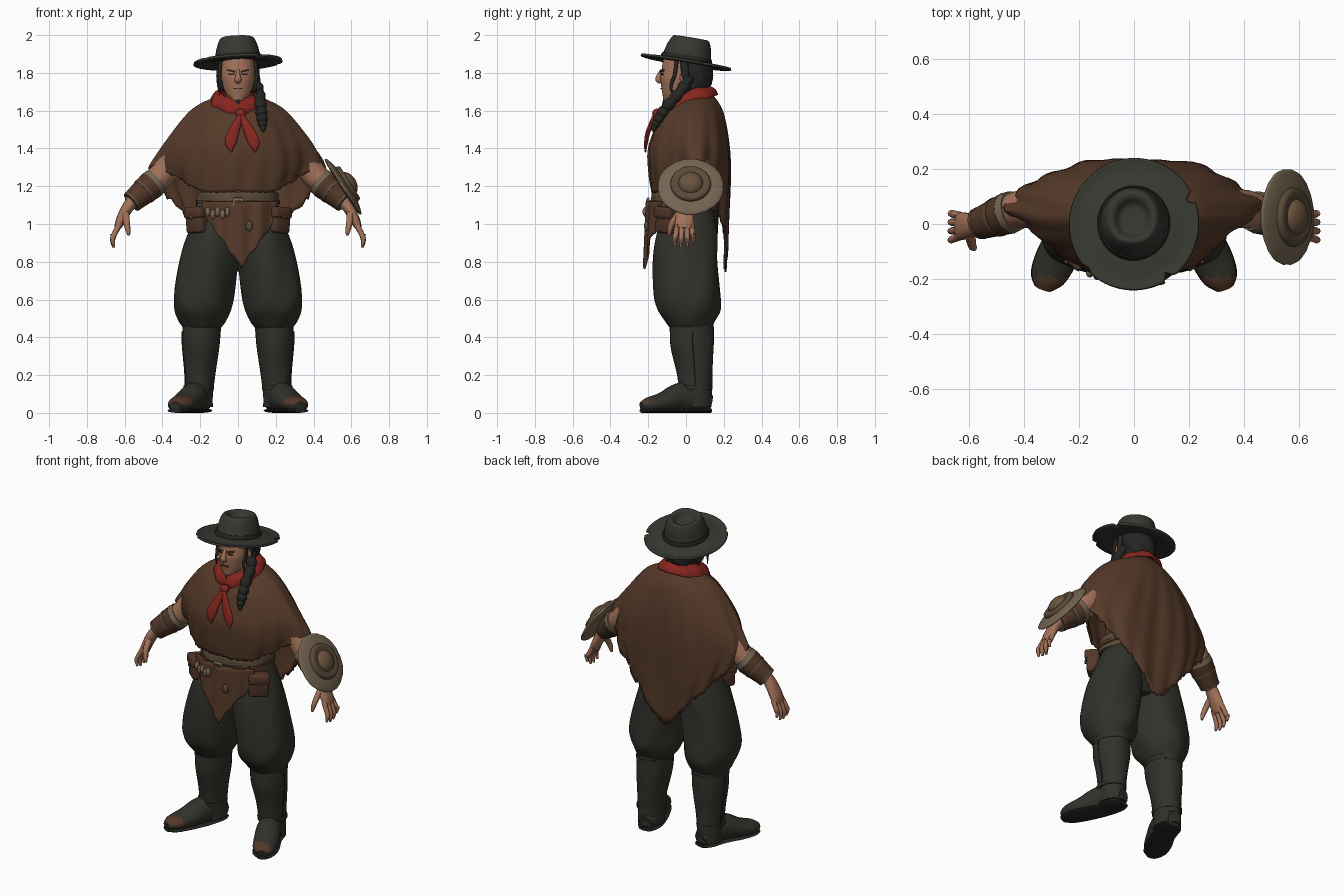
import bpy, bmesh, math
from math import sin, cos, pi, tau
from mathutils import Vector

if "Cube" in bpy.data.objects:
    bpy.data.objects.remove(bpy.data.objects["Cube"], do_unlink=True)


def material(name, *rgb):
    mat = bpy.data.materials.new(name)
    mat.use_nodes = True
    mat.diffuse_color = (*rgb, 1)
    mat.node_tree.nodes["Principled BSDF"].inputs["Base Color"].default_value = (*rgb, 1)
    return mat


trousers_cloth = material("dark olive cloth", .03, .031, .023)
hat_felt = material("dark grey felt", .036, .039, .03)
hair_black = material("near black", .018, .019, .016)
wool = material("brown wool", .092, .042, .022)
leather = material("red brown leather", .085, .038, .021)
skin_tone = material("tan skin", .37, .17, .1)
scarf_red = material("scarf red", .24, .019, .013)
hide = material("pale hide", .175, .13, .083)
wood = material("mid brown wood", .14, .085, .047)
sash_tan = material("dull tan cloth", .1, .068, .041)


# Shared helpers
def spline(points, t):
    t = min(max(t, 0), 1) * (len(points) - 1)
    i = min(int(t), len(points) - 2)
    f = t - i
    last = len(points) - 1
    a, b, c, d = (Vector(points[k]) for k in (max(i - 1, 0), i, i + 1, min(i + 2, last)))
    return b + (c - a + (2 * a - 5 * b + 4 * c - d + (3 * (b - c) + d - a) * f) * f) * (f / 2)


def finish(name, bm, mat, angle=.8):
    bmesh.ops.recalc_face_normals(bm, faces=bm.faces)
    mesh = bpy.data.meshes.new(name)
    bm.to_mesh(mesh)
    bm.free()
    mesh.materials.append(mat)
    mesh.shade_smooth()
    mesh.set_sharp_from_angle(angle=angle)
    obj = bpy.data.objects.new(name, mesh)
    bpy.context.scene.collection.objects.link(obj)
    return obj


def surface(name, func, nu, nv, mat, closed=True, thick=0):
    bm = bmesh.new()
    across = nu if closed else nu + 1
    rows = [[bm.verts.new(func(i / nu, j / nv)) for i in range(across)] for j in range(nv + 1)]
    for low, high in zip(rows, rows[1:]):
        for i in range(nu):
            k = (i + 1) % across
            bm.faces.new((low[i], low[k], high[k], high[i]))
    if closed and not thick:
        bm.faces.new(rows[0])
        bm.faces.new(rows[-1])
    obj = finish(name, bm, mat)
    if thick:
        mod = obj.modifiers.new("thickness", 'SOLIDIFY')
        mod.thickness, mod.offset = thick, 0
    return obj


def loft(name, rings, mat, nu=28, nv=20, side=1, wrinkle=0, thick=0, edge=None):
    """Rings are x, y, z, half width, half depth."""
    def func(u, v):
        x, y, z, rx, ry = spline(rings, v)
        a = u * tau
        k = 1 + wrinkle * sin(5 * a + 9 * v) * sin(pi * v) + (edge(a, v) if edge else 0)
        return side * (x + rx * k * cos(a)), y + ry * k * sin(a), z
    return surface(name, func, nu, nv, mat, thick=thick)


def tube(name, path, mat, nu=14, nv=12, side=1, ref=(0, 1, 0), bumps=0):
    """Path points are x, y, z, half width, half depth."""
    def func(u, v):
        p = spline(path, v)
        tangent = (spline(path, v + .02) - spline(path, v - .02)).to_3d().normalized()
        across = tangent.cross(Vector(ref)).normalized()
        up = across.cross(tangent)
        k = 1 + .35 * abs(sin(bumps * pi * v))
        q = p.to_3d() + across * max(p[3], .001) * k * cos(u * tau) + up * max(p[4], .001) * k * sin(u * tau)
        return side * q.x, q.y, q.z
    return surface(name, func, nu, nv, mat)


def box(name, loc, half, mat, rot=(0, 0, 0), bevel=0):
    bm = bmesh.new()
    bmesh.ops.create_cube(bm, size=2)
    bmesh.ops.scale(bm, vec=half, verts=bm.verts)
    if bevel:
        bmesh.ops.bevel(bm, geom=bm.edges[:], offset=bevel, segments=2, profile=.5, affect='EDGES')
    obj = finish(name, bm, mat)
    obj.location, obj.rotation_euler = loc, rot


def ball(name, loc, radii, mat):
    bm = bmesh.new()
    bmesh.ops.create_uvsphere(bm, u_segments=16, v_segments=10, radius=1)
    bmesh.ops.scale(bm, vec=radii, verts=bm.verts)
    finish(name, bm, mat).location = loc


def disc(name, profile, mat, loc, rot, nu=48, nv=16, edge=None, depth=1, thick=0):
    """Turned part: profile points are radius, height."""
    rings = [(0, 0, z, r, r * depth) for r, z in profile]
    obj = loft(name, rings, mat, nu, nv, edge=edge, thick=thick)
    obj.location, obj.rotation_euler = loc, rot


# Hat: notched brim, pinched and dented crown, band, tipped back
def torn(a, v):
    return -v * sum(depth * max(0, 1 - abs(a - at) / .09) for at, depth in ((.42, .16), (5.3, .12), (3.9, .05)))


def pinched(a, v):
    return min(v * 2, 1) * (.1 * cos(a - pi / 2) ** 2 - .1 - .12 * max(0, -sin(a)) ** 6 * sin(pi * v))


hat = ((0, 0, 1.855), (-.16, -.045, 0))
disc("hat_brim", [(.1, .012), (.15, .005), (.2, -.004), (.235, .002)], hat_felt, *hat,
     nu=96, nv=10, edge=torn, depth=1.03, thick=.012)
disc("hat_crown", [(.128, 0), (.122, .045), (.113, .095), (.097, .13), (.074, .126), (.05, .1), (.003, .096)],
     hat_felt, *hat, nv=30, depth=1.04, edge=pinched)
disc("hat_band", [(.13, .008), (.132, .02), (.126, .036)], hair_black, *hat, nv=4, depth=1.04)

# Head and face
loft("head", [(0, -.09, 1.655, .03, .03), (0, -.068, 1.685, .06, .056), (0, -.05, 1.72, .077, .08),
              (0, -.043, 1.77, .088, .093), (0, -.038, 1.81, .089, .092), (0, -.03, 1.88, .086, .09)], skin_tone)
tube("neck", [(0, .02, 1.56, .07, .07), (0, 0, 1.64, .064, .066), (0, -.02, 1.73, .062, .066)], skin_tone)
tube("nose", [(0, -.125, 1.815, .009, .01), (0, -.142, 1.785, .013, .014), (0, -.146, 1.763, .019, .016),
              (0, -.13, 1.752, .012, .01)], skin_tone)
box("mouth", (0, -.132, 1.717), (.024, .004, .003), leather)
for s, label in ((1, "left"), (-1, "right")):
    box(label + "_eye", (s * .036, -.127, 1.793), (.014, .004, .003), hair_black, (0, 0, s * .3))
    box(label + "_brow", (s * .038, -.127, 1.811), (.02, .008, .004), leather, (0, -s * .2, s * .35))
    ball(label + "_ear", (s * .095, -.01, 1.775), (.012, .022, .034), skin_tone)
    tube(label + "_temple_lock", [(s * .09, -.05, 1.86, .01, .011), (s * .1, -.06, 1.79, .008, .01),
                                  (s * .094, -.08, 1.73, .007, .008), (s * .1, -.07, 1.68, .002, .002)], hair_black)
    tube(label + "_side_lock", [(s * .09, -.01, 1.86, .014, .022), (s * .103, -.005, 1.8, .012, .02),
                                (s * .1, .01, 1.73, .01, .014), (s * .09, .02, 1.68, .002, .002)], hair_black)
tube("chin_strand", [(0, -.11, 1.665, .012, .01), (0, -.12, 1.63, .007, .007), (0, -.125, 1.6, .003, .003)], hair_black)

# Hair and long braid
loft("hair", [(0, .055, 1.685, .05, .04), (0, .045, 1.715, .086, .08), (0, .04, 1.78, .1, .1),
              (0, .035, 1.87, .1, .1)], hair_black, nu=40, wrinkle=.06,
     edge=lambda a, v: .05 * sin(13 * a + 3 * v) * (1 - v))
tube("braid", [(.085, .02, 1.78, .02, .022), (.11, -.03, 1.7, .024, .024), (.122, -.11, 1.61, .024, .024),
               (.13, -.155, 1.54, .021, .021), (.135, -.175, 1.49, .006, .006)], hair_black, nv=48, bumps=8)

# Poncho: half the columns from front to back, then mirrored
half = [
    [(0, -.1, 1.61), (0, -.15, 1.53), (0, -.195, 1.4), (0, -.19, 1.28), (0, -.175, 1.18)],
    [(.05, -.08, 1.63), (.12, -.13, 1.54), (.16, -.165, 1.4), (.18, -.16, 1.28), (.18, -.145, 1.18)],
    [(.09, -.03, 1.65), (.2, -.05, 1.575), (.285, -.075, 1.43), (.315, -.06, 1.33), (.295, -.05, 1.24)],
    [(.11, .03, 1.67), (.24, .03, 1.605), (.355, .035, 1.47), (.43, .045, 1.36), (.455, .045, 1.31)],
    [(.09, .1, 1.675), (.2, .12, 1.6), (.31, .145, 1.43), (.37, .145, 1.27), (.335, .16, 1.12)],
    [(.05, .13, 1.68), (.1, .185, 1.58), (.17, .22, 1.36), (.2, .215, 1.12), (.17, .205, .95)],
    [(0, .14, 1.68), (0, .195, 1.58), (0, .225, 1.36), (0, .22, 1.05), (0, .21, .775)],
]
columns = half + [[(-x, y, z) for x, y, z in col] for col in half[-2:0:-1]]


def poncho_point(u, v):
    ring = [spline(col, v) for col in columns]
    count = len(ring)
    p = spline(ring[-1:] + ring + ring[:2], (1 + u * count) / (count + 2))
    fold = 1 + .025 * v * sin(tau * u * 17 + 4 * v) + .02 * v * sin(tau * u * 7 - 5 * v)
    ragged = (.03 if p.y > .06 else .012) * abs(sin(u * 977)) if v == 1 else 0
    return p.x * fold, p.y * fold, p.z - ragged


surface("poncho", poncho_point, 120, 26, wool, thick=.01)


def flap_point(u, v):
    x = (u - .48) * .4
    bottom = .755 + 1.3 * abs(x - .02) + .02 * abs(sin(u * 77))
    y = -.2 + 1.6 * x * x - .015 * v + .008 * sin(u * 22)
    return x * (1 - .1 * v), y, 1.12 + (bottom - 1.12) * v


surface("poncho_front_flap", flap_point, 30, 12, wool, closed=False, thick=.01)
loft("torso", [(0, .01, 1.02, .2, .15), (0, .01, 1.2, .19, .14), (0, .02, 1.4, .2, .12), (0, .02, 1.58, .12, .09)], wool)

# Red neck scarf
disc("scarf_collar", [(.138, -.034), (.137, -.008), (.12, .018), (.092, .036)], scarf_red,
     (0, .01, 1.662), (.36, 0, 0), nv=8, depth=1.06, thick=.016, edge=lambda a, v: .03 * sin(9 * a + 4 * v))
ball("scarf_knot", (.015, -.155, 1.585), (.028, .024, .026), scarf_red)
for label, end, mid in (("left", .09, .06), ("right", -.035, -.022)):
    tube(label + "_scarf_tail", [(.015, -.165, 1.58, .014, .01), (mid, -.2, 1.49, .028, .012),
                                 (end - .005, -.212, 1.43, .03, .01), (end, -.215, 1.38, .003, .004)], scarf_red)

# Belt, buckle and hanging pouches
loft("belt", [(0, 0, 1.075, .21, .18), (0, 0, 1.085, .217, .188), (0, 0, 1.15, .215, .186), (0, 0, 1.17, .205, .18)],
     sash_tan, nu=40, nv=8, wrinkle=.02)
loft("belt_strap", [(0, 0, 1.105, .222, .194), (0, 0, 1.125, .222, .193)], leather, nu=40, nv=2)
box("buckle", (0, -.2, 1.115), (.03, .008, .024), hide, bevel=.005)
box("buckle_centre", (0, -.208, 1.115), (.019, .004, .013), leather)
for i in range(5):
    ball(f"belt_charm_{i + 1}", (-.16 + .026 * i, -.178 - .009 * i, 1.065 - .014 * (i % 2)), (.014, .016, .026), hide)
ball("belt_bead", (.06, -.21, .99), (.018, .012, .028), sash_tan)
for s, label in ((1, "left"), (-1, "right")):
    turn = (0, s * .08, s * .75)
    box(label + "_hip_pouch", (s * .215, -.1, 1.02), (.056, .038, .068), leather, turn, .015)
    box(label + "_pouch_flap", (s * .218, -.104, 1.06), (.06, .042, .03), leather, turn, .012)
    box(label + "_pouch_clasp", (s * .246, -.137, 1.035), (.006, .005, .01), hide, turn, .002)

# Trousers
loft("trouser_seat", [(0, .01, .82, .12, .1), (0, .01, .93, .22, .155), (0, .01, 1.1, .2, .16)], trousers_cloth)


def arm_section(name, start, end, r0, r1, mat, s):
    elbow, wrist = Vector((.4, .06, 1.255)), Vector((.565, 0, 1.115))
    a, b = elbow.lerp(wrist, start), elbow.lerp(wrist, end)
    tube(name, [(*a, r0, r0), (*b, r1, r1)], mat, nu=18, nv=4, side=s)


for s, label in ((1, "left"), (-1, "right")):
    loft(label + "_trouser_leg", [
        (.11, .01, 1.08, .095, .13), (.13, .005, .95, .133, .16), (.152, 0, .82, .153, .17), (.182, .005, .64, .16, .175),
        (.187, .012, .55, .15, .168), (.187, .02, .49, .128, .135), (.19, .025, .45, .1, .11)],
         trousers_cloth, nu=36, nv=36, side=s, wrinkle=.035)
    # Boots with soles, side seams and worn toes
    loft(label + "_boot_shaft", [(.19, .03, .47, .1, .115), (.195, .033, .36, .099, .115), (.2, .045, .22, .081, .096),
                                 (.205, .05, .1, .073, .086), (.205, .05, .03, .072, .086)],
         trousers_cloth, side=s, wrinkle=.02)
    foot = [(.19, .13, .05, .04, .045), (.2, .08, .062, .066, .06), (.23, -.02, .082, .07, .08),
            (.28, -.12, .056, .074, .054), (.315, -.195, .043, .062, .04), (.33, -.235, .034, .03, .024)]
    boot = tube(label + "_boot_foot", foot, trousers_cloth, nu=20, nv=24, side=s, ref=(0, 0, 1))
    boot.data.materials.append(leather)
    for face in boot.data.polygons:
        if face.center.y < -.19 and face.center.z > .048:
            face.material_index = 1
    tube(label + "_boot_sole", [(x, y, .012, w + .002, .012) for x, y, z, w, h in foot], hair_black,
         nu=12, nv=20, side=s, ref=(0, 0, 1))
    tube(label + "_boot_seam", [(.294, .035, .43, .005, .005), (.293, .035, .36, .005, .005),
                                (.28, .046, .22, .005, .005), (.277, .05, .13, .005, .005)],
         hair_black, nu=6, nv=8, side=s)
    loft(label + "_ankle_strap", [(.207, .046, .125, .08, .094), (.207, .044, .145, .081, .095)],
         trousers_cloth, nv=2, side=s)
    loft(label + "_boot_top", [(.192, .031, .43, .103, .118), (.192, .031, .455, .103, .118)],
         trousers_cloth, nv=2, side=s)
    # Arms, rolled cuffs and bracers
    tube(label + "_arm", [(.22, .04, 1.5, .07, .07), (.32, .05, 1.38, .072, .072), (.4, .055, 1.265, .07, .07),
                          (.49, .03, 1.18, .058, .058), (.575, 0, 1.105, .036, .036)], skin_tone, side=s)
    arm_section(label + "_rolled_cuff", .2, .36, .074, .076, hide, s)
    arm_section(label + "_bracer", .34, .97, .077, .058, leather, s)
    arm_section(label + "_bracer_strap", .55, .62, .073, .071, sash_tan, s)
    arm_section(label + "_bracer_rim", .94, 1, .06, .058, sash_tan, s)
    # Hands
    tube(label + "_palm", [(.565, 0, 1.115, .032, .036), (.595, -.005, 1.07, .03, .044), (.625, -.008, 1.01, .025, .051),
                           (.64, -.01, .975, .015, .043)], skin_tone, side=s)
    for i in range(4):
        y, reach = -.045 + .025 * i, (.01, 0, .005, .03)[i]
        tube(f"{label}_finger_{i + 1}", [(.628, y, 1.0, .016, .014), (.655, y * 1.2, .945, .014, .014),
                                         (.664, y * 1.3, .91 + reach, .013, .012),
                                         (.657, y * 1.3, .875 + reach, .007, .007)], skin_tone, nu=8, nv=8, side=s)
    tube(label + "_thumb", [(.595, -.03, 1.06, .02, .02), (.59, -.07, 1.01, .017, .017), (.583, -.085, .97, .014, .014),
                            (.578, -.088, .94, .007, .007)], skin_tone, nu=8, nv=8, side=s)

# Round shield on the left forearm
place = ((.56, .025, 1.2), (0, 1, 0))
disc("shield_face", [(.1, -.016), (.165, -.012), (.172, 0), (.14, .012), (.1, .02)], hide, *place,
     edge=lambda a, v: .015 * sin(7 * a) * sin(13 * a))
disc("shield_ring", [(.108, .012), (.104, .034), (.088, .04), (.06, .036)], sash_tan, *place, nv=8)
disc("shield_boss", [(.066, .03), (.06, .046), (.043, .06), (.02, .068), (.002, .07)], wood, *place, nv=8)
